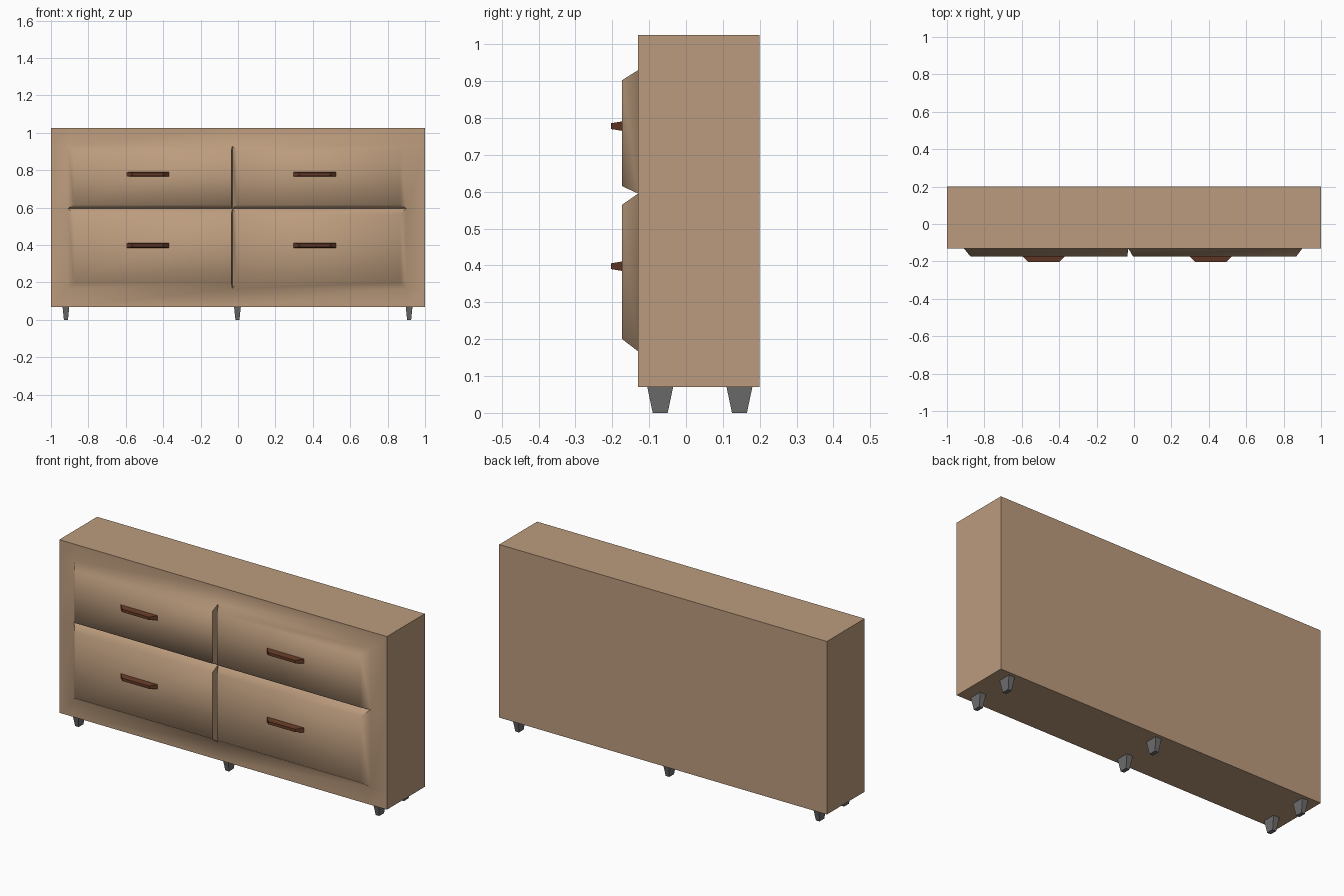
import bpy, bmesh, math

cube = bpy.data.objects.get("Cube")
if cube:
    bpy.data.objects.remove(cube, do_unlink=True)


def material(name, rgb):
    m = bpy.data.materials.new(name)
    m.use_nodes = True
    m.diffuse_color = (*rgb, 1)
    m.node_tree.nodes["Principled BSDF"].inputs["Base Color"].default_value = (*rgb, 1)
    return m


tan = material("tan wood", (0.50, 0.33, 0.205))
brown = material("dark brown wood", (0.13, 0.042, 0.02))
grey = material("grey metal", (0.155, 0.155, 0.155))


def finish(bm, name, mat):
    bmesh.ops.recalc_face_normals(bm, faces=bm.faces)
    mesh = bpy.data.meshes.new(name)
    bm.to_mesh(mesh)
    bm.free()
    mesh.materials.append(mat)
    ob = bpy.data.objects.new(name, mesh)
    bpy.context.collection.objects.link(ob)
    return ob


def tapered_block(name, mat, centre, size, taper, axis):
    """Box whose face on the negative side of the axis is scaled by taper."""
    bm = bmesh.new()
    bmesh.ops.create_cube(bm, size=1)
    for v in bm.verts:
        small = v.co[axis] < 0
        for i in range(3):
            scale = taper[i] if small else 1
            v.co[i] = centre[i] + v.co[i] * size[i] * scale
    return finish(bm, name, mat)


# Cabinet body with the four raised drawer fronts growing out of its face
FRONT, BACK, DRAWER = -0.13, 0.20, -0.173
xs = [-1, -0.91, -0.03, 0.90, 1]
zs = [0.07, 0.167, 0.595, 0.93, 1.025]
drawer_x = {1: (-0.875, -0.036), 2: (-0.006, 0.868)}
drawer_z = {1: (0.20, 0.565), 2: (0.615, 0.903)}

bm = bmesh.new()
front = [[bm.verts.new((x, FRONT, z)) for z in zs] for x in xs]
back = [[bm.verts.new((x, BACK, z)) for z in zs] for x in xs]
last = len(xs) - 1
for i in range(last):
    for j in range(last):
        cells = [(i, j), (i + 1, j), (i + 1, j + 1), (i, j + 1)]
        bm.faces.new([back[a][b] for a, b in cells])
        base = [front[a][b] for a, b in cells]
        if i in drawer_x and j in drawer_z:
            (x0, x1), (z0, z1) = drawer_x[i], drawer_z[j]
            tip = [bm.verts.new((x, DRAWER, z))
                   for x, z in ((x0, z0), (x1, z0), (x1, z1), (x0, z1))]
            bm.faces.new(tip)
            for k in range(4):
                n = (k + 1) % 4
                bm.faces.new((base[k], base[n], tip[n], tip[k]))
        else:
            bm.faces.new(base)
    for e in (0, last):
        bm.faces.new((front[i][e], front[i + 1][e], back[i + 1][e], back[i][e]))
        bm.faces.new((front[e][i], front[e][i + 1], back[e][i + 1], back[e][i]))
body = finish(bm, "cabinet_with_drawers", tan)
bpy.ops.object.select_all(action="DESELECT")
body.select_set(True)
bpy.context.view_layer.objects.active = body
bpy.ops.object.shade_smooth_by_angle(angle=math.radians(66))

# Handles, one per drawer
for side, x in (("right", -0.482), ("left", 0.41)):
    for row, z in (("lower", 0.398), ("upper", 0.778)):
        tapered_block(f"{row}_{side}_handle", brown, (x, -0.188, z),
                      (0.228, 0.032, 0.026), (0.72, 1, 0.6), 1)

# Tapered feet in two rows of three
for side, x in (("right", -0.92), ("middle", -0.003), ("left", 0.915)):
    for row, y in (("front", -0.07), ("back", 0.145)):
        tapered_block(f"{row}_{side}_foot", grey, (x, y, 0.035),
                      (0.036, 0.07, 0.07), (0.6, 0.58, 1), 2)
